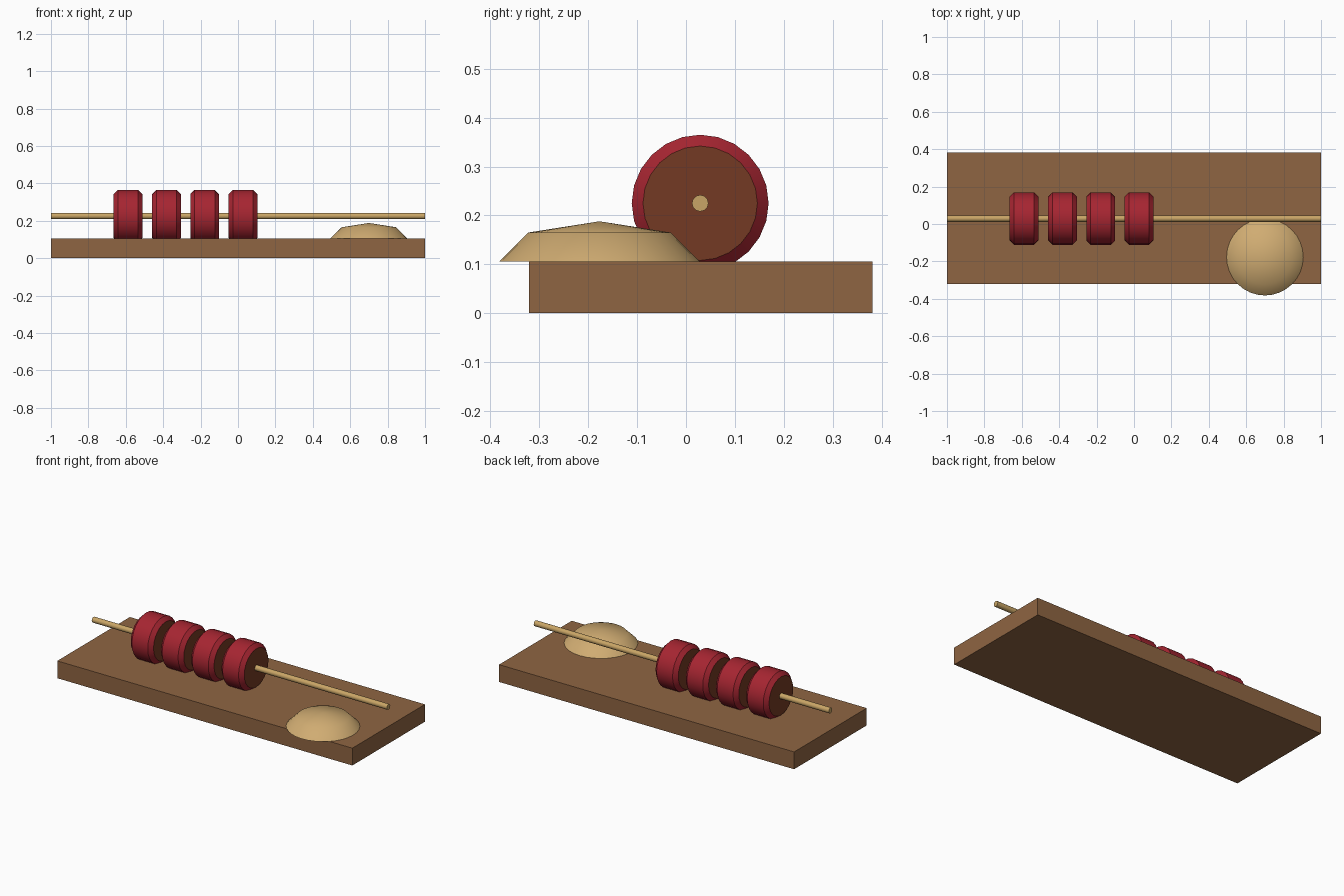
import bpy, bmesh
from math import cos, sin, tau, radians

if "Cube" in bpy.data.objects:
    bpy.data.objects.remove(bpy.data.objects["Cube"])


def material(name, hex_code):
    srgb = [int(hex_code[i:i + 2], 16) / 255 for i in (0, 2, 4)]
    colour = [c / 12.92 if c < 0.04 else ((c + 0.055) / 1.055) ** 2.4 for c in srgb] + [1]
    mat = bpy.data.materials.new(name)
    mat.use_nodes = True
    mat.diffuse_color = colour
    mat.node_tree.nodes["Principled BSDF"].inputs["Base Color"].default_value = colour
    return mat


wood = material("board brown", "8F6542")
red = material("glaze red", "A62531")
dark = material("core brown", "743A23")
tan = material("mound tan", "D0AC72")
straw = material("skewer straw", "C9A566")


def finish(bm, name, mats, location, smooth=None):
    bmesh.ops.recalc_face_normals(bm, faces=bm.faces)
    mesh = bpy.data.meshes.new(name)
    bm.to_mesh(mesh)
    bm.free()
    for mat in mats:
        mesh.materials.append(mat)
    obj = bpy.data.objects.new(name, mesh)
    obj.location = location
    bpy.context.collection.objects.link(obj)
    if smooth:
        bpy.ops.object.select_all(action="DESELECT")
        obj.select_set(True)
        bpy.context.view_layer.objects.active = obj
        bpy.ops.object.shade_smooth_by_angle(angle=radians(smooth))
    return obj


def turned(profile, sides, axis):
    """Revolve (radius, distance) points about the x or z axis and close the ends."""
    bm = bmesh.new()
    rings = []
    for r, d in profile:
        ring = []
        for i in range(sides):
            a, b = r * cos(tau * i / sides), r * sin(tau * i / sides)
            ring.append(bm.verts.new((d, a, b) if axis == "x" else (a, b, d)))
        rings.append(ring)
    for low, high in zip(rings, rings[1:]):
        for i in range(sides):
            j = (i + 1) % sides
            bm.faces.new((low[i], low[j], high[j], high[i]))
    bm.faces.new(rings[0])
    bm.faces.new(rings[-1])
    bmesh.ops.remove_doubles(bm, verts=bm.verts, dist=1e-5)
    return bm


# Board
bm = bmesh.new()
bmesh.ops.create_cube(bm, size=1)
bmesh.ops.scale(bm, vec=(2, 0.703, 0.106), verts=bm.verts)
finish(bm, "board", [wood], (0, 0.03, 0.053))

# Skewer running the length of the board
axis_y, axis_z = 0.029, 0.225
finish(turned([(0.017, -1), (0.017, 1)], 12, "x"), "skewer", [straw],
       (0, axis_y, axis_z), 35)

# Four bevelled rollers with dark flat ends
half, radius, bevel = 0.077, 0.14, 0.023
profile = [(radius - bevel, -half), (radius, bevel - half),
           (radius, half - bevel), (radius - bevel, half)]
for n in range(4):
    bm = turned(profile, 24, "x")
    for face in bm.faces:
        face.material_index = int(len(face.verts) > 4)
    finish(bm, f"roller_{n + 1}", [red, dark], (-0.588 + 0.205 * n, axis_y, axis_z), 30)

# Low mound overhanging the front edge
bm = bmesh.new()
bmesh.ops.create_cone(bm, cap_ends=True, segments=32, radius1=0.205, radius2=0.146, depth=0.059)
lid = max(bm.faces, key=lambda f: f.calc_center_median().z)
bmesh.ops.poke(bm, faces=[lid], offset=0.023)
finish(bm, "mound", [tan], (0.7, -0.177, 0.1355), 60)
